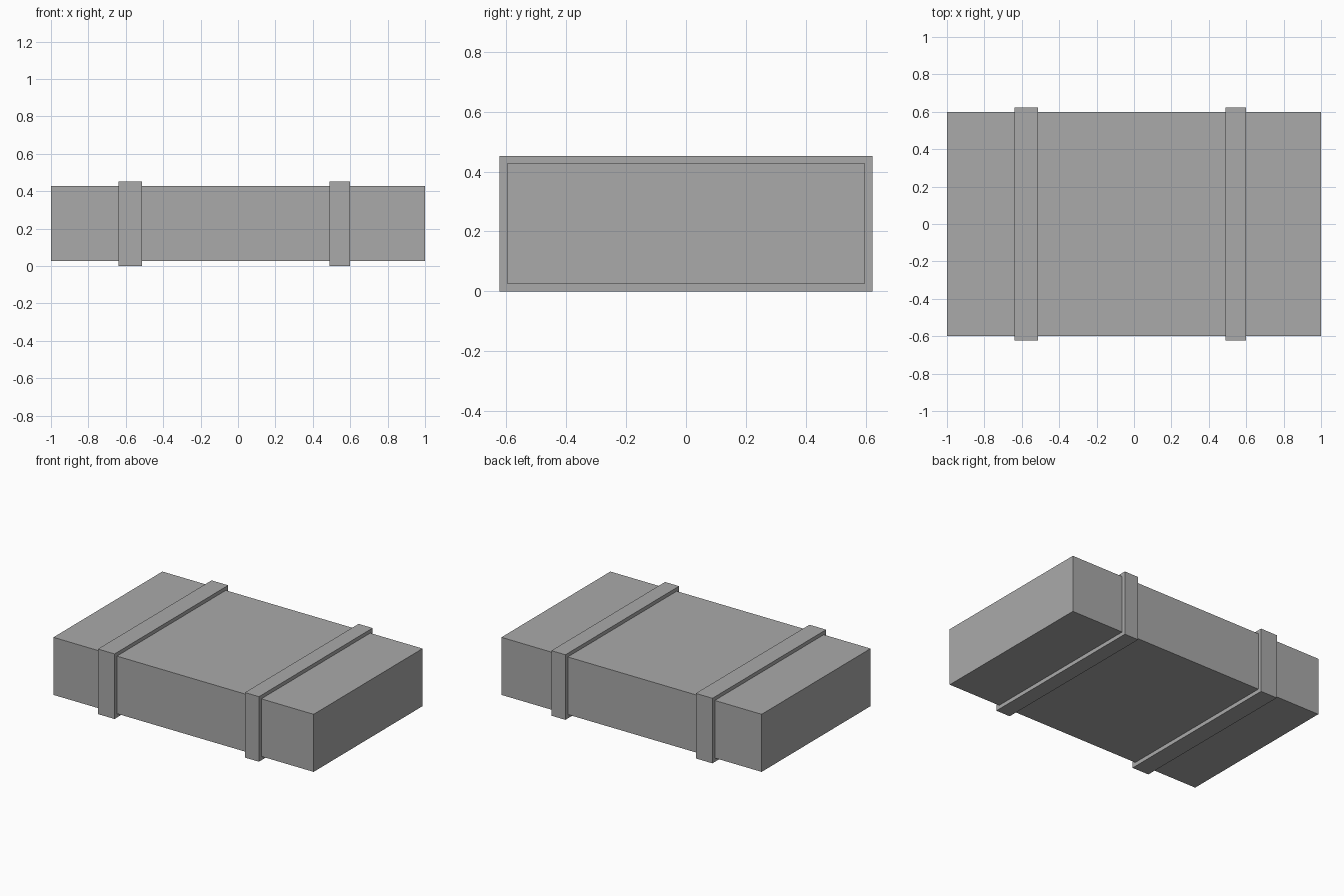
import bpy

if "Cube" in bpy.data.objects:
    bpy.data.objects.remove(bpy.data.objects["Cube"])

grey = bpy.data.materials.new("plain grey")
grey.diffuse_color = (0.4, 0.4, 0.4, 1.0)
grey.use_nodes = True
grey.node_tree.nodes["Principled BSDF"].inputs["Base Color"].default_value = grey.diffuse_color


def add_box(name, x_range, y_half, z_range):
    """Axis-aligned block, centred on y = 0."""
    (x0, x1), (z0, z1) = x_range, z_range
    bpy.ops.mesh.primitive_cube_add(
        size=1, location=((x0 + x1) / 2, 0, (z0 + z1) / 2))
    ob = bpy.context.object
    ob.name = ob.data.name = name
    ob.scale = (x1 - x0, 2 * y_half, z1 - z0)
    bpy.ops.object.transform_apply(location=False, rotation=False, scale=True)
    ob.data.materials.append(grey)
    return ob


# Main body of the case
add_box("case_body", (-1.0, 1.0), 0.598, (0.027, 0.427))

# Two bands wrapped round the body, the left one slightly wider
for name, x_range in (("left_band", (-0.64, -0.512)),
                      ("right_band", (0.49, 0.598))):
    add_box(name, x_range, 0.624, (0.0, 0.452))
